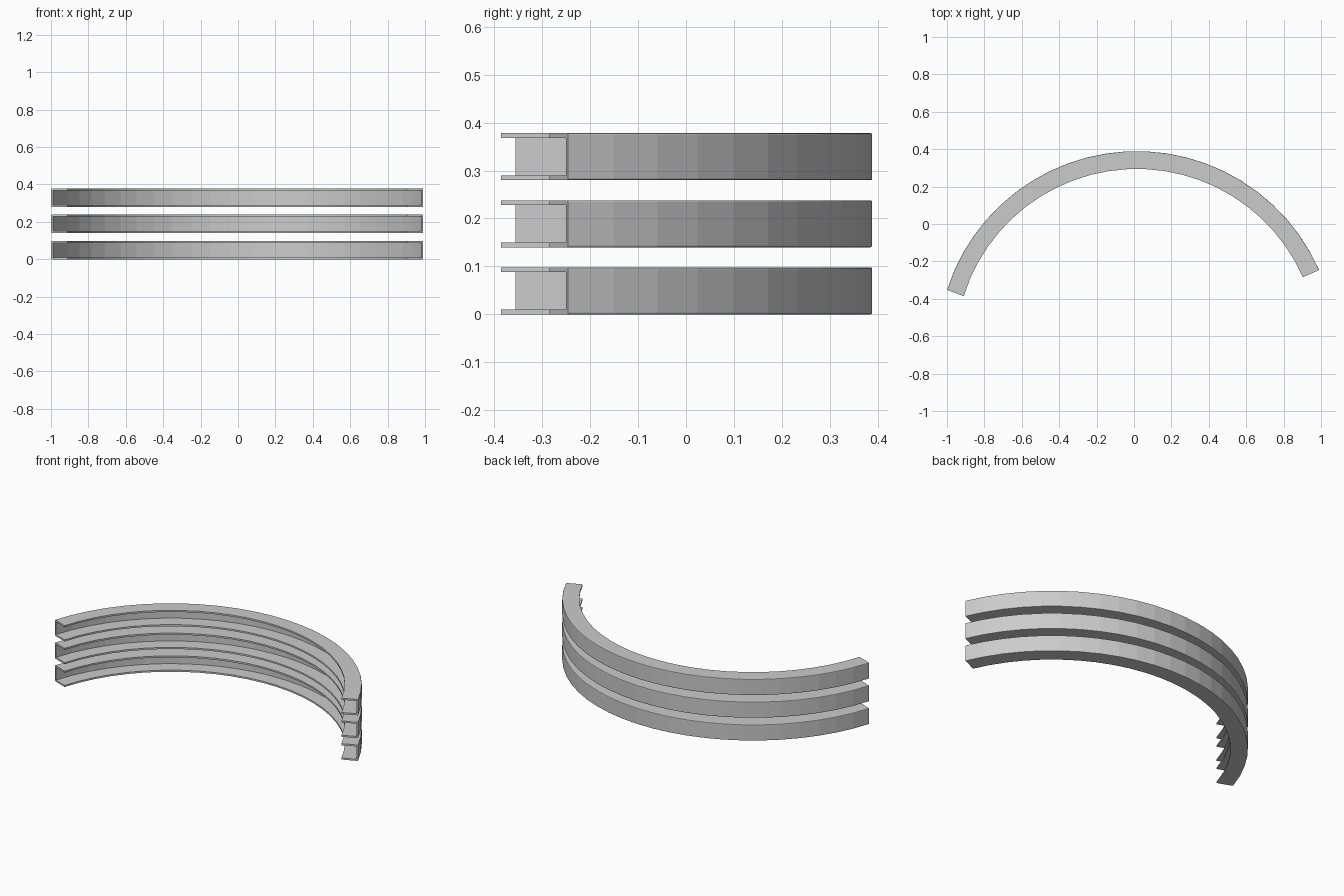
import bpy, bmesh
from math import cos, sin, radians
from mathutils import Vector

if "Cube" in bpy.data.objects:
    bpy.data.objects.remove(bpy.data.objects["Cube"])

CENTRE = Vector((0.015, -0.676))
R, DEPTH, H, T, B = 1.0655, 0.095, 0.098, 0.01, 0.004
PITCH, SEGMENTS = 0.14, 24
START, END = 162.2, 23.8

# C-shaped section: (depth inwards from outer face, height), open towards the inside
SECTION = [(B, 0), (DEPTH, 0), (DEPTH, T), (T, T), (T, H - T), (DEPTH, H - T),
           (DEPTH, H), (B, H), (0.001, H - 0.001), (0, H - B), (0, B), (0.001, 0.001)]


def stations():
    """Outer edge points and outward directions along the arc."""
    for i in range(SEGMENTS + 1):
        a = radians(START + (END - START) * i / SEGMENTS)
        d = Vector((cos(a), sin(a)))
        p = CENTRE + R * d
        if i == 0:  # left end is cut slightly askew
            a = radians(159)
            p, d = Vector((-0.999, -0.352)), Vector((cos(a), sin(a)))
        yield p, d


def channel(name, z0):
    bm = bmesh.new()
    rings = []
    for p, d in stations():
        rings.append([bm.verts.new((*(p - d * u), z0 + z)) for u, z in SECTION])
    n = len(SECTION)
    for a, b in zip(rings, rings[1:]):
        for j in range(n):
            k = (j + 1) % n
            bm.faces.new((a[j], a[k], b[k], b[j]))
    # end caps
    bm.faces.new(rings[0])
    bm.faces.new(rings[-1][::-1])
    bmesh.ops.recalc_face_normals(bm, faces=bm.faces)
    mesh = bpy.data.meshes.new(name)
    bm.to_mesh(mesh)
    bm.free()
    obj = bpy.data.objects.new(name, mesh)
    bpy.context.collection.objects.link(obj)


# three stacked curved channels
for i, label in enumerate(("lower", "middle", "upper")):
    channel(label + "_curved_channel", i * PITCH)
